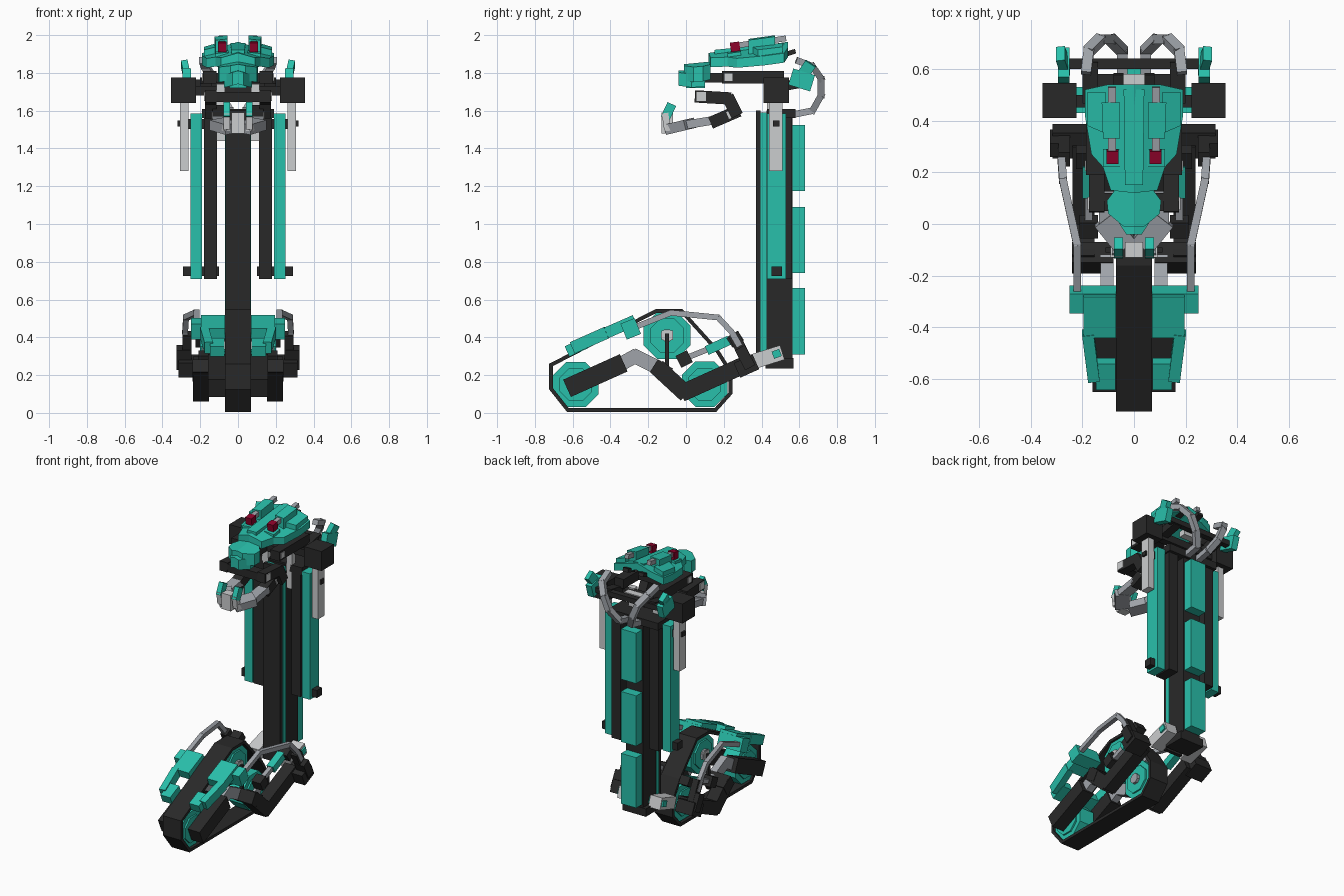
import bpy, bmesh, math
from mathutils import Vector, Matrix

if "Cube" in bpy.data.objects:
    bpy.data.objects.remove(bpy.data.objects["Cube"])


def material(name, rgb):
    m = bpy.data.materials.new(name)
    m.diffuse_color = (*rgb, 1)
    m.use_nodes = True
    m.node_tree.nodes["Principled BSDF"].inputs["Base Color"].default_value = m.diffuse_color
    return m


TEAL = material("teal", (0.022, 0.53, 0.41))
BLACK = material("charcoal", (0.022, 0.022, 0.022))
LIGHT = material("light_grey", (0.60, 0.61, 0.62))
GREY = material("mid_grey", (0.35, 0.37, 0.40))
RED = material("dark_red", (0.27, 0.001, 0.024))


def finish(name, bm, mat, mirror=False):
    if mirror:
        new = bmesh.ops.duplicate(bm, geom=bm.verts[:] + bm.edges[:] + bm.faces[:])["geom"]
        for v in new:
            if isinstance(v, bmesh.types.BMVert):
                v.co.x = -v.co.x
    bmesh.ops.recalc_face_normals(bm, faces=bm.faces[:])
    me = bpy.data.meshes.new(name)
    bm.to_mesh(me)
    bm.free()
    me.materials.append(mat)
    ob = bpy.data.objects.new(name, me)
    bpy.context.collection.objects.link(ob)
    return ob


def box(name, x, y, z, mat, mirror=False, tilt=0):
    """Box from x, y, z ranges, tilted in degrees about its own x axis."""
    bm = bmesh.new()
    c = Vector([(r[0] + r[1]) / 2 for r in (x, y, z)])
    s = [r[1] - r[0] for r in (x, y, z)]
    bmesh.ops.create_cube(bm, size=1, matrix=Matrix.Translation(c)
                          @ Matrix.Rotation(math.radians(tilt), 4, 'X') @ Matrix.Diagonal((*s, 1)))
    return finish(name, bm, mat, mirror)


def beam(name, pts, w, h, mat, mirror=True):
    """Square-section bar along a path; w is across, h is thickness."""
    bm = bmesh.new()
    pts = [Vector(p) for p in pts]
    for a, b in zip(pts, pts[1:]):
        d = (b - a).normalized()
        side = (Vector((1, 0, 0)) - d * d.x).normalized()
        up = d.cross(side)
        rot = Matrix((side, d, up)).transposed().to_4x4()
        extra = h * 0.4 if len(pts) > 2 else 0
        bmesh.ops.create_cube(bm, size=1, matrix=Matrix.Translation((a + b) / 2)
                              @ rot @ Matrix.Diagonal((w, (b - a).length + extra, h, 1)))
    return finish(name, bm, mat, mirror)


def wheel(name, y, z, r, x0, x1, mat, mirror=False):
    bm = bmesh.new()
    m = Matrix.Translation(((x0 + x1) / 2, y, z)) @ Matrix.Rotation(math.pi / 2, 4, 'Y') \
        @ Matrix.Rotation(math.pi / 8, 4, 'Z')
    bmesh.ops.create_cone(bm, cap_ends=True, segments=8, radius1=r, radius2=r, depth=x1 - x0, matrix=m)
    return finish(name, bm, mat, mirror)


def shell(name, poly, z0, z1, mat, rise=0.14, fall=0.35):
    """Mirrored plate from a plan outline, rising to the back and falling to the sides."""
    bm = bmesh.new()
    rings = [[bm.verts.new((x, y, z + rise * (y - 0.33) - fall * x)) for x, y in poly] for z in (z0, z1)]
    bm.faces.new(rings[0])
    bm.faces.new(rings[1])
    for i in range(len(poly)):
        j = (i + 1) % len(poly)
        bm.faces.new((rings[0][i], rings[0][j], rings[1][j], rings[1][i]))
    return finish(name, bm, mat, True)


# Track belt: closed ring with an even thickness
outline = [Vector(p) for p in ((-.63, .005), (.16, .005), (.245, .1), (.245, .22), (.17, .34), (-.02, .55),
                               (-.16, .55), (-.725, .26), (-.725, .125))]
bm, n, rows = bmesh.new(), len(outline), []
for i, p in enumerate(outline):
    a = (p - outline[i - 1]).normalized()
    b = (outline[(i + 1) % n] - p).normalized()
    na, nb = Vector((-a.y, a.x)), Vector((-b.y, b.x))
    q = p + (na + nb) * (0.02 / (1 + na.dot(nb)))
    rows.append([bm.verts.new((x, c.x, c.y)) for x, c in ((-.069, p), (.069, p), (.069, q), (-.069, q))])
for i in range(n):
    r, s = rows[i], rows[(i + 1) % n]
    for k in range(4):
        bm.faces.new((r[k], s[k], s[(k + 1) % 4], r[(k + 1) % 4]))
finish("track_belt", bm, BLACK)

# Track wheels with stepped hubs
for label, y, z, r in (("front", -.583, .15, .13), ("top", -.10, .41, .135), ("rear", .10, .152, .13)):
    wheel(label + "_wheel", y, z, r, -.055, .055, TEAL)
    wheel(label + "_wheel_rim", y, z, r * .72, .055, .066, TEAL, True)
    wheel(label + "_wheel_axle", y, z, .035, -.085, .085, GREY)
box("top_wheel_hub", (.06, .09), (-.13, -.07), (.385, .435), LIGHT, True)
box("top_wheel_strut", (.09, .11), (-.11, -.09), (.24, .42), BLACK, True)

# Track suspension levers
beam("front_lever", [(.115, -.63, .13), (.115, -.33, .265)], .09, .1, BLACK)
beam("lever_link", [(.105, -.36, .25), (.105, -.27, .30), (.105, -.15, .24)], .05, .075, GREY)
beam("lever_joint", [(.16, -.17, .25), (.16, -.09, .20)], .16, .08, BLACK)
beam("rear_lever", [(.195, -.14, .23), (.195, -.01, .11), (.195, .30, .25)], .085, .09, BLACK)
beam("rear_lever_end", [(.25, .27, .225), (.25, .37, .27)], .13, .085, BLACK)
beam("rear_knuckle", [(.27, .25, .42), (.27, .34, .24)], .045, .06, BLACK)
beam("knuckle_block", [(.29, .285, .345), (.29, .34, .24)], .07, .06, BLACK)
beam("pillar_link", [(.12, .35, .27), (.12, .51, .32)], .09, .08, LIGHT)
beam("pillar_link_bolt", [(.12, .46, .305), (.12, .50, .32)], .11, .04, TEAL)
beam("shock_mount", [(.175, -.04, .27), (.175, .02, .30)], .07, .07, BLACK)
beam("shock_rod", [(.175, .0, .29), (.175, .26, .395)], .03, .03, GREY)
beam("shock_body", [(.175, .11, .33), (.175, .23, .385)], .05, .05, TEAL)
beam("shock_cap", [(.19, .23, .37), (.19, .29, .41)], .07, .06, BLACK)
beam("guard_rod", [(.22, -.28, .45), (.22, -.08, .53), (.275, .17, .505), (.28, .24, .43), (.28, .28, .36)],
     .03, .03, GREY)

# Sloping track guards: wide rear edge, panel and a forked front
beam("guard_wide_edge", [(.16, -.33, .43), (.16, -.255, .46)], .18, .09, TEAL)
beam("guard_panel", [(.133, -.43, .42), (.133, -.27, .49)], .126, .06, TEAL)
beam("guard_skirt", [(.178, -.42, .425), (.155, -.60, .345)], .045, .065, TEAL)
beam("guard_tip", [(.11, -.63, .325), (.11, -.53, .37)], .075, .06, TEAL)

# Central pillar with layered sides and rear armour
box("pillar_front", (-.065, .065), (.37, .395), (.24, 1.6), BLACK)
box("pillar_inlay", (-.07, .07), (.395, .425), (.26, 1.59), TEAL)
box("pillar_core", (-.065, .065), (.425, .565), (.24, 1.6), BLACK)
box("pillar_foot", (-.09, .09), (.42, .57), (.235, .29), BLACK)
for i, z in enumerate((.31, .74, 1.175)):
    box("rear_armour_%d" % i, (-.058, .058), (.56, .63), (z, z + .35), TEAL)
box("side_rail", (.11, .18), (.43, .56), (.71, 1.58), BLACK, True)
box("side_panel", (.19, .252), (.43, .53), (.71, 1.585), TEAL, True)
for z in (.75, 1.53):
    box("panel_bolt", (.10, .29), (.452, .508), (z - .026, z + .026), BLACK, True)
box("upper_bolt_end", (.29, .32), (.46, .495), (1.517, 1.547), BLACK, True)
box("pillar_collar", (.0, .19), (.43, .58), (1.56, 1.61), BLACK, True)
box("inner_post", (.07, .115), (.43, .47), (1.44, 1.74), LIGHT, True)

# Shoulder blocks and hanging plates
box("shoulder_block", (.222, .355), (.41, .545), (1.64, 1.775), BLACK, True)
box("shoulder_plate", (.262, .308), (.44, .51), (1.28, 1.66), LIGHT, True)
box("shoulder_axle", (-.23, .23), (.45, .50), (1.68, 1.73), BLACK)
box("neck_rail", (.115, .185), (.19, .52), (1.745, 1.81), BLACK, True)
box("neck_rail_cap", (.11, .19), (.205, .245), (1.757, 1.797), LIGHT, True)
box("neck_crossbar", (-.13, .13), (.26, .36), (1.75, 1.80), BLACK)

# Jaw arms and claws
box("jaw_bar", (-.12, .12), (.05, .12), (1.645, 1.70), BLACK)
beam("jaw_arm", [(.145, .06, 1.675), (.145, .225, 1.665), (.145, .265, 1.585)], .06, .065, BLACK)
box("jaw_arm_cap", (.17, .18), (.055, .105), (1.65, 1.70), LIGHT, True)
beam("jaw_sleeve", [(.10, .13, 1.535), (.10, .28, 1.60)], .07, .065, BLACK)
beam("jaw_sleeve_cap", [(.135, .22, 1.574), (.135, .26, 1.591)], .012, .04, LIGHT)
beam("jaw_rod", [(.10, .0, 1.525), (.10, .15, 1.55)], .07, .045, GREY)
beam("claw_base", [(.03, -.085, 1.505), (.115, .02, 1.53)], .09, .055, GREY)
beam("claw_finger", [(.105, -.01, 1.52), (.06, -.10, 1.51), (.06, -.11, 1.58)], .035, .035, LIGHT)
box("claw_palm", (-.035, .035), (-.13, -.07), (1.48, 1.59), LIGHT)
beam("claw_tip", [(.06, -.11, 1.56), (.06, -.075, 1.635)], .035, .05, TEAL)

# Head
shell("head_dome", [(0, .13), (.075, .13), (.105, .09), (.10, .04), (.04, -.01), (0, -.01)],
      1.80, 1.88, TEAL, .1, .2)
shell("head_face", [(0, .1), (.07, .1), (.075, .03), (.03, -.04), (0, -.04)], 1.76, 1.83, TEAL, .05, .3)
box("head_chin", (-.045, .045), (-.0, .10), (1.72, 1.78), TEAL)
box("head_neck", (-.04, .04), (.08, .30), (1.75, 1.80), BLACK)

# Canopy: sloped wings, raised side ridges and lamps
shell("canopy_wing", [(0, .12), (.09, .13), (.12, .22), (.165, .27), (.19, .42), (.19, .52), (.10, .54), (0, .54)],
      1.885, 1.935, TEAL, .14, .3)
shell("canopy_ridge", [(0, .15), (.035, .15), (.04, .52), (0, .52)], 1.91, 1.94, TEAL, .1, 0)
shell("canopy_lamp_base", [(.05, .22), (.12, .22), (.12, .29), (.05, .29)], 1.89, 1.93, TEAL, .14, .1)
shell("canopy_side_ridge", [(.055, .33), (.12, .33), (.125, .47), (.055, .47)], 1.90, 1.985, TEAL, .14, .1)
shell("canopy_outer_panel", [(.11, .35), (.18, .38), (.18, .51), (.11, .51)], 1.91, 1.97, TEAL, .12, .3)
box("red_lamp", (.060, .107), (.235, .285), (1.913, 1.963), RED, True, 8)
beam("canopy_rod", [(.085, .27, 1.945), (.085, .53, 1.983)], .03, .03, GREY)
beam("canopy_tail", [(.06, .50, 1.89), (.06, .58, 1.915)], .04, .025, BLACK)

# Rear hoops from canopy to pillar, crossbar and fins
beam("rear_hoop", [(.185, .59, 1.865), (.175, .67, 1.835), (.13, .715, 1.77), (.09, .715, 1.68),
                   (.045, .67, 1.60), (.045, .57, 1.58)], .04, .035, GREY)
box("rear_crossbar", (-.25, .25), (.60, .64), (1.73, 1.765), BLACK)
box("rear_spine", (-.07, .07), (.53, .58), (1.72, 1.76), LIGHT)
beam("rear_bracket", [(.17, .47, 1.72), (.17, .63, 1.75)], .06, .05, BLACK)
beam("fin_body", [(.272, .555, 1.78), (.272, .67, 1.745)], .045, .09, TEAL)
beam("fin_tip", [(.265, .60, 1.76), (.285, .66, 1.85)], .035, .065, TEAL)
